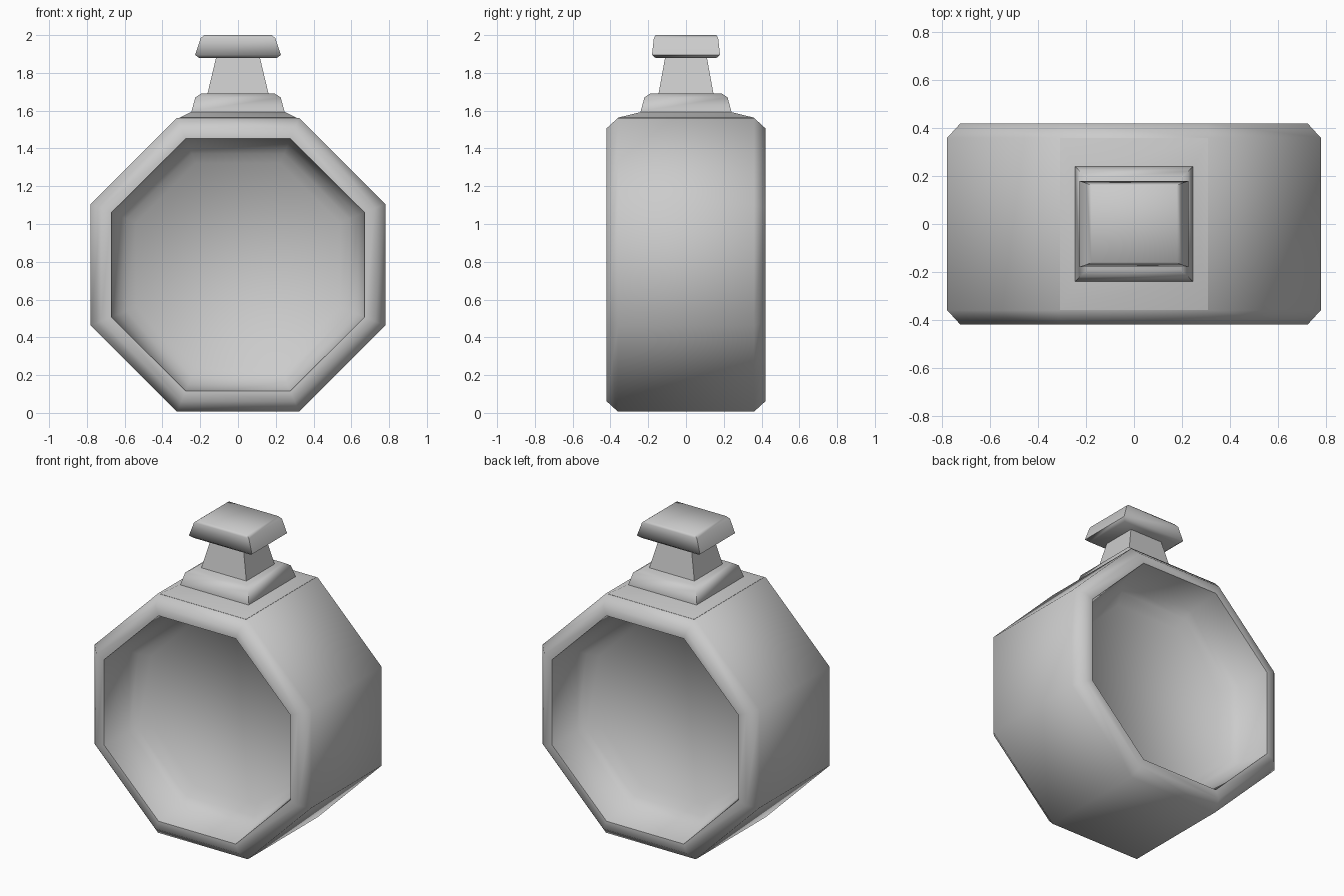
import bpy
import bmesh
import math

if "Cube" in bpy.data.objects:
    bpy.data.objects.remove(bpy.data.objects["Cube"])


def loft(name, rings, smooth=60):
    """Skin a stack of equal-length vertex rings and cap both ends."""
    bm = bmesh.new()
    loops = [[bm.verts.new(p) for p in ring] for ring in rings]
    n = len(loops[0])
    for a, b in zip(loops, loops[1:]):
        for i in range(n):
            j = (i + 1) % n
            bm.faces.new((a[i], a[j], b[j], b[i]))
    bm.faces.new(loops[0])
    bm.faces.new(loops[-1])
    bmesh.ops.recalc_face_normals(bm, faces=bm.faces)
    mesh = bpy.data.meshes.new(name)
    bm.to_mesh(mesh)
    bm.free()
    obj = bpy.data.objects.new(name, mesh)
    bpy.context.collection.objects.link(obj)
    bpy.ops.object.select_all(action='DESELECT')
    obj.select_set(True)
    bpy.context.view_layer.objects.active = obj
    bpy.ops.object.shade_smooth_by_angle(angle=math.radians(smooth))
    return obj


def octagon(apothem, y):
    r = apothem / math.cos(math.pi / 8)
    angles = [math.pi / 8 + k * math.pi / 4 for k in range(8)]
    return [(r * math.cos(a), y, 0.784 + 0.997 * r * math.sin(a)) for a in angles]


def rect(hx, hy, z):
    return [(-hx, -hy, z), (hx, -hy, z), (hx, hy, z), (-hx, hy, z)]


# Octagonal body: recess floor, stepped wall, rim and chamfer, mirrored to the back
half = [(0.54, 0.12), (0.59, 0.18), (0.635, 0.21), (0.67, 0.42), (0.725, 0.42), (0.78, 0.36)]
profile = [(a, -y) for a, y in half] + half[::-1]
loft("flask_body", [octagon(a, y) for a, y in profile])

# Slightly raised shoulder below the collar
loft("shoulder", [rect(0.31, 0.36, 1.55), rect(0.31, 0.36, 1.563), rect(0.24, 0.22, 1.597)])

# Square collar
loft("collar", [rect(0.246, 0.24, 1.58), rect(0.246, 0.24, 1.597),
                rect(0.226, 0.22, 1.67), rect(0.195, 0.19, 1.69)])

# Tapered neck
loft("neck", [rect(0.164, 0.147, 1.68), rect(0.115, 0.11, 1.885)])

# Flared stopper with bevelled edges
loft("stopper", [rect(0.205, 0.16, 1.878), rect(0.227, 0.18, 1.895),
                 rect(0.197, 0.17, 1.985), rect(0.178, 0.16, 2.0)])
